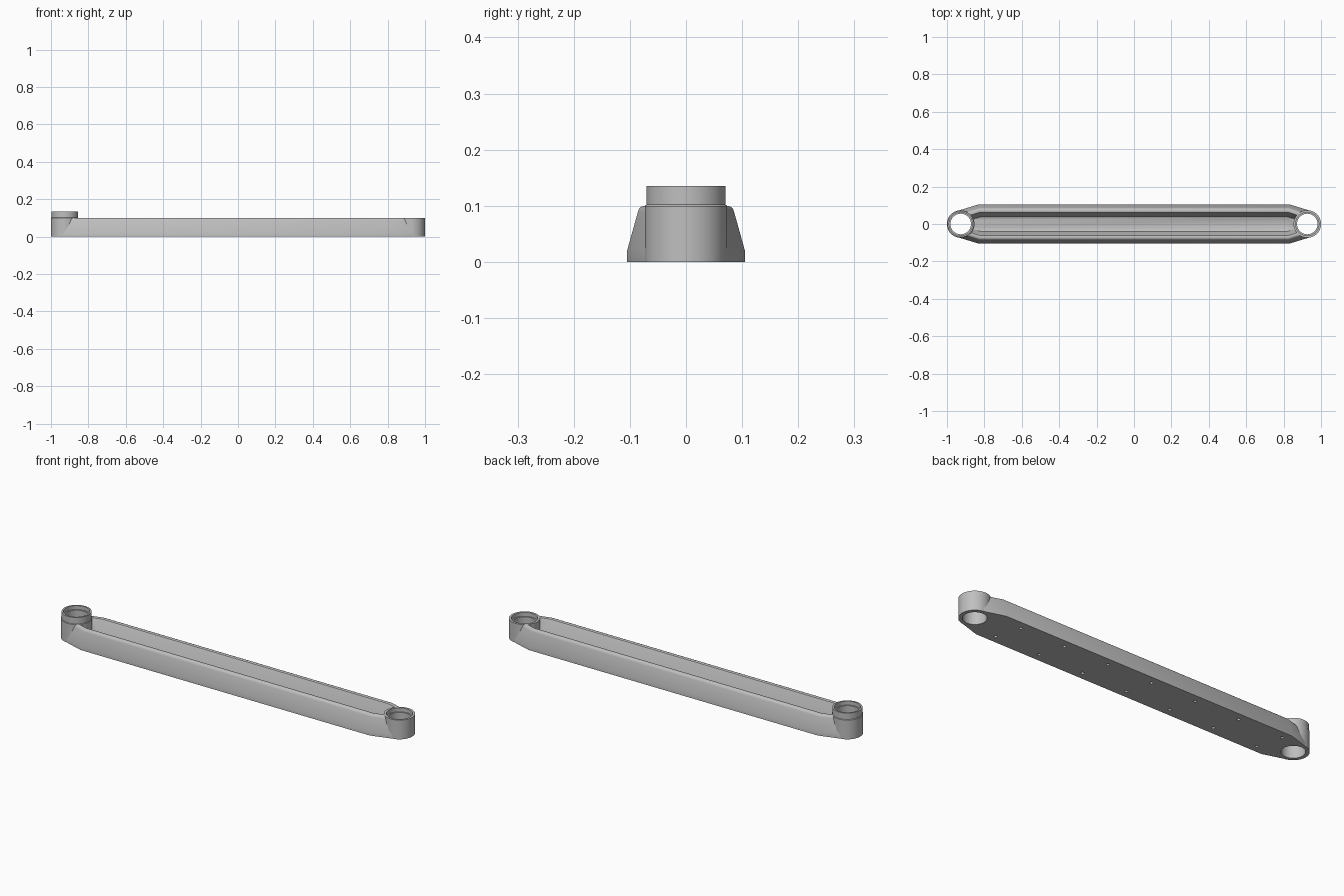
import bpy, bmesh, math
from mathutils import Matrix

if "Cube" in bpy.data.objects:
    bpy.data.objects.remove(bpy.data.objects["Cube"])

HUB_X, HUB_R, BORE_R = 0.9265, 0.0735, 0.055
HALF_W, CORNER_X, END_X = 0.105, 0.83, 0.945
TAPER = math.radians(17)

grey = bpy.data.materials.new("light grey")
grey.use_nodes = True
grey.diffuse_color = (0.52, 0.52, 0.52, 1)
grey.node_tree.nodes["Principled BSDF"].inputs["Base Color"].default_value = grey.diffuse_color


def make_object(name, bm):
    bmesh.ops.recalc_face_normals(bm, faces=bm.faces)
    mesh = bpy.data.meshes.new(name)
    bm.to_mesh(mesh)
    bm.free()
    mesh.materials.append(grey)
    obj = bpy.data.objects.new(name, mesh)
    bpy.context.collection.objects.link(obj)
    return obj


def select_only(obj):
    bpy.ops.object.select_all(action='DESELECT')
    obj.select_set(True)
    bpy.context.view_layer.objects.active = obj


def smooth(obj):
    select_only(obj)
    bpy.ops.object.shade_smooth_by_angle(angle=math.radians(30))


def outline(inset):
    """Plan of the arm, tapered at both ends and moved inward by inset."""
    w = HALF_W - inset
    cx = CORNER_X - inset * math.tan(TAPER / 2)
    end_y = max(w - (END_X - cx) * math.tan(TAPER), 0.004)
    quarter = [(cx, w), (END_X, end_y)]
    right = quarter + [(x, -y) for x, y in reversed(quarter)]
    return right + [(-x, y) for x, y in reversed(right)]


# Channel-shaped arm: outer wall, rounded rim, inner wall and floor
section = [(0, 0), (0, 0.02), (0.019, 0.088), (0.021, 0.094), (0.025, 0.098),
           (0.03, 0.1), (0.039, 0.1), (0.043, 0.098), (0.046, 0.093),
           (0.062, 0.032), (0.066, 0.024), (0.073, 0.02)]
bm = bmesh.new()
rings = [[bm.verts.new((x, y, z)) for x, y in outline(d)] for d, z in section]
for a, b in zip(rings, rings[1:]):
    n = len(a)
    for i in range(n):
        j = (i + 1) % n
        bm.faces.new((a[i], a[j], b[j], b[i]))
bm.faces.new(rings[0])
bm.faces.new(rings[-1])
arm = make_object("channel_arm", bm)


def add_cutter(bm, x, y, radius, depth, sides):
    bmesh.ops.create_cone(bm, cap_ends=True, segments=sides, radius1=radius,
                          radius2=radius, depth=depth,
                          matrix=Matrix.Translation((x, y, 0)))


# Openings under the hubs and rows of screw holes in the underside
bm = bmesh.new()
for side in (-1, 1):
    add_cutter(bm, side * HUB_X, 0, 0.062, 0.5, 64)
    for i in range(7):
        add_cutter(bm, -0.788 - side * 0.019 + i * 0.2533, side * 0.065, 0.008, 0.06, 16)
cutter = make_object("hole_cutter", bm)
cutter.hide_render = True
cut = arm.modifiers.new("holes", 'BOOLEAN')
cut.operation = 'DIFFERENCE'
cut.solver = 'EXACT'
cut.object = cutter
select_only(arm)
bpy.ops.object.modifier_apply(modifier=cut.name)
bpy.data.objects.remove(cutter)
smooth(arm)


def hub(name, x, outer, top):
    """Revolved tube with a shallow counterbore at its top."""
    profile = outer + [(0.062, top), (0.062, top - 0.02), (BORE_R, top - 0.02), (BORE_R, 0)]
    steps = 64
    bm = bmesh.new()
    rings = []
    for s in range(steps):
        a = 2 * math.pi * s / steps
        rings.append([bm.verts.new((x + r * math.cos(a), r * math.sin(a), z))
                      for r, z in profile])
    for s in range(steps):
        a, b = rings[s], rings[(s + 1) % steps]
        for i in range(len(profile)):
            j = (i + 1) % len(profile)
            bm.faces.new((a[i], b[i], b[j], a[j]))
    smooth(make_object(name, bm))


# Tall hub with a stepped collar, and the lower plain hub
hub("tall_hub", -HUB_X, [(HUB_R, 0), (HUB_R, 0.1), (0.0705, 0.102), (0.0705, 0.135)], 0.135)
hub("low_hub", HUB_X, [(HUB_R, 0), (HUB_R, 0.1)], 0.1)
